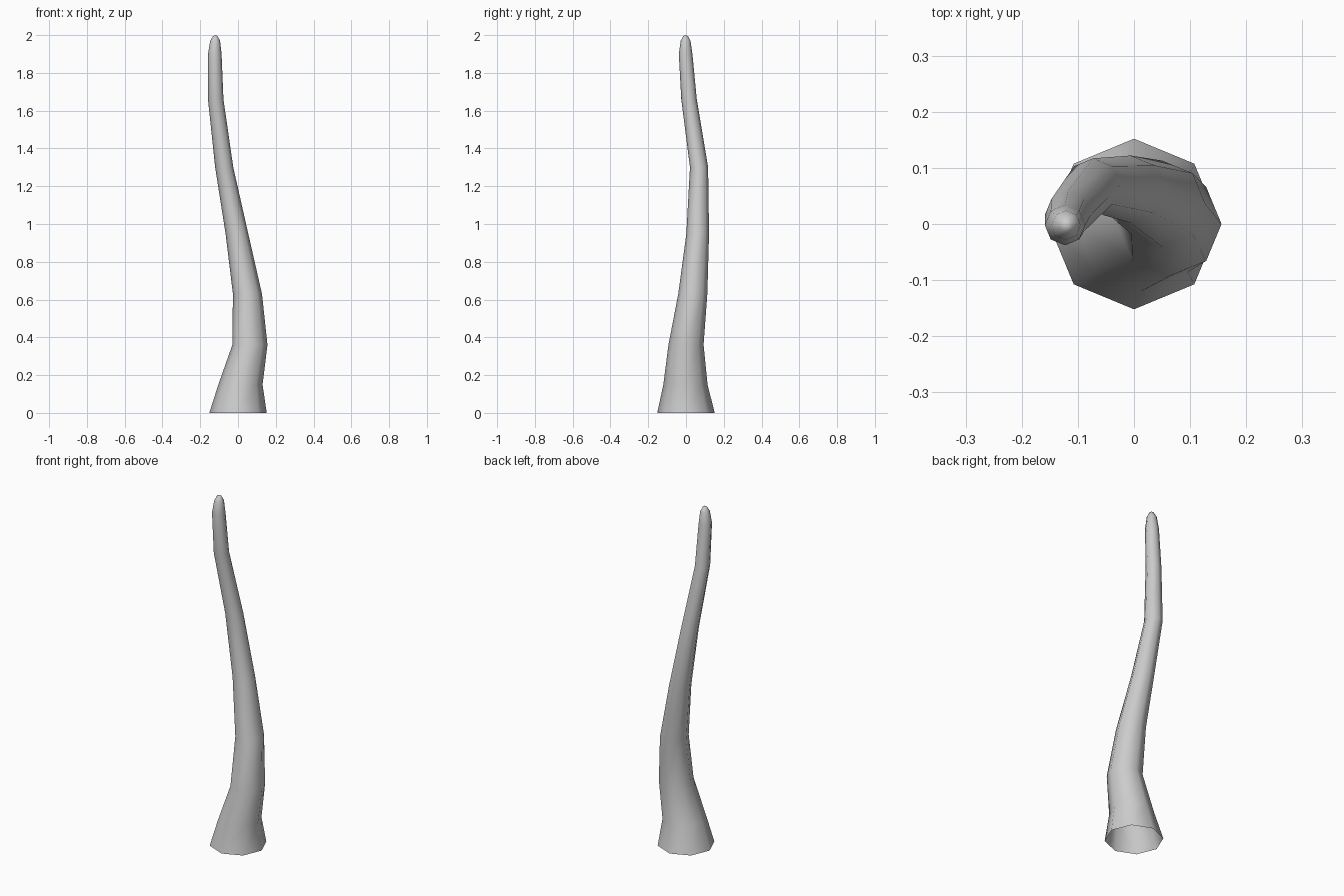
import bpy, bmesh, math

if "Cube" in bpy.data.objects:
    bpy.data.objects.remove(bpy.data.objects["Cube"])

SIDES = 8
# Rings up the tentacle: centre x, centre y, height z, radius
RINGS = [
    (0.0, 0.0, 0.0, 0.152),
    (0.013, -0.003, 0.15, 0.117),
    (0.063, 0.0, 0.36, 0.093),
    (0.05, 0.036, 0.63, 0.077),
    (-0.006, 0.062, 0.95, 0.060),
    (-0.073, 0.069, 1.30, 0.048),
    (-0.118, 0.016, 1.66, 0.041),
    (-0.123, -0.002, 1.90, 0.036),
    (-0.121, -0.002, 1.97, 0.026),
    (-0.120, -0.002, 1.995, 0.012),
]

bm = bmesh.new()


def add_ring(x, y, z, r):
    angles = [2 * math.pi * i / SIDES for i in range(SIDES)]
    return [bm.verts.new((x + r * math.cos(a), y + r * math.sin(a), z)) for a in angles]


# Skin of the tentacle, open at the base
rings = [add_ring(*ring) for ring in RINGS]
for low, high in zip(rings, rings[1:]):
    for i in range(SIDES):
        j = (i + 1) % SIDES
        bm.faces.new((low[i], low[j], high[j], high[i]))

# Rounded tip
tip = bm.verts.new((-0.120, -0.002, 2.0))
for i in range(SIDES):
    bm.faces.new((rings[-1][i], rings[-1][(i + 1) % SIDES], tip))

for face in bm.faces:
    face.smooth = True

mesh = bpy.data.meshes.new("tentacle")
bm.to_mesh(mesh)
bm.free()
bpy.context.collection.objects.link(bpy.data.objects.new("tentacle", mesh))
